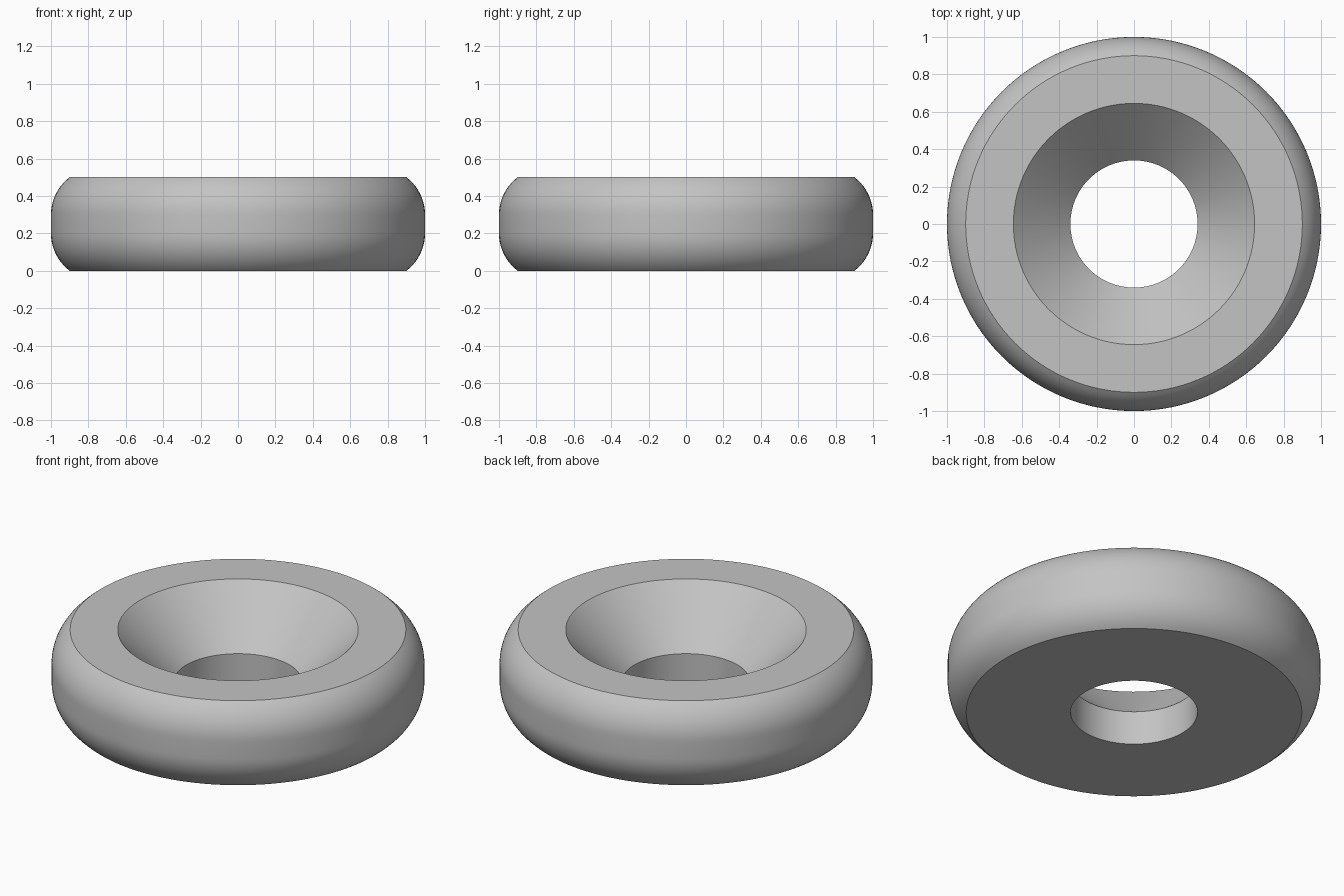
import bpy, bmesh, math

cube = bpy.data.objects.get("Cube")
if cube:
    bpy.data.objects.remove(cube, do_unlink=True)

HEIGHT, RIM, HOLE, SINK, SEAT = 0.5, 1.0, 0.34, 0.645, 0.2
ROUND, STEPS, SIDES = 0.25, 10, 128
SWEEP = math.acos(0.6)

# Plain grey
grey = bpy.data.materials.new("light grey")
grey.use_nodes = True
colour = (0.55, 0.55, 0.55, 1)
grey.diffuse_color = colour
grey.node_tree.nodes["Principled BSDF"].inputs["Base Color"].default_value = colour


def shoulder(z, direction):
    """Rounded edge from the side wall towards a flat face."""
    angles = [SWEEP * i / STEPS for i in range(STEPS + 1)]
    return [(RIM - ROUND * (1 - math.cos(a)), z + direction * ROUND * math.sin(a))
            for a in angles]


# Closed cross-section: straight hole, rounded rim, conical recess
reach = ROUND * math.sin(SWEEP)
profile = [(HOLE, 0)]
profile += reversed(shoulder(reach, -1))
profile += shoulder(HEIGHT - reach, 1)
profile += [(SINK, HEIGHT), (HOLE, SEAT)]

# Lathe the cross-section around z
bm = bmesh.new()
rings = []
for i in range(SIDES):
    a = math.tau * i / SIDES
    rings.append([bm.verts.new((r * math.cos(a), r * math.sin(a), z)) for r, z in profile])
for i, ring in enumerate(rings):
    following = rings[(i + 1) % SIDES]
    for j in range(len(profile)):
        k = (j + 1) % len(profile)
        bm.faces.new((ring[j], following[j], following[k], ring[k]))
bmesh.ops.recalc_face_normals(bm, faces=bm.faces)

mesh = bpy.data.meshes.new("countersunk_washer")
bm.to_mesh(mesh)
bm.free()
mesh.materials.append(grey)
washer = bpy.data.objects.new("countersunk_washer", mesh)
bpy.context.collection.objects.link(washer)

# Smooth curved walls, sharp rims
bpy.ops.object.select_all(action='DESELECT')
washer.select_set(True)
bpy.context.view_layer.objects.active = washer
bpy.ops.object.shade_smooth_by_angle(angle=math.radians(25))
